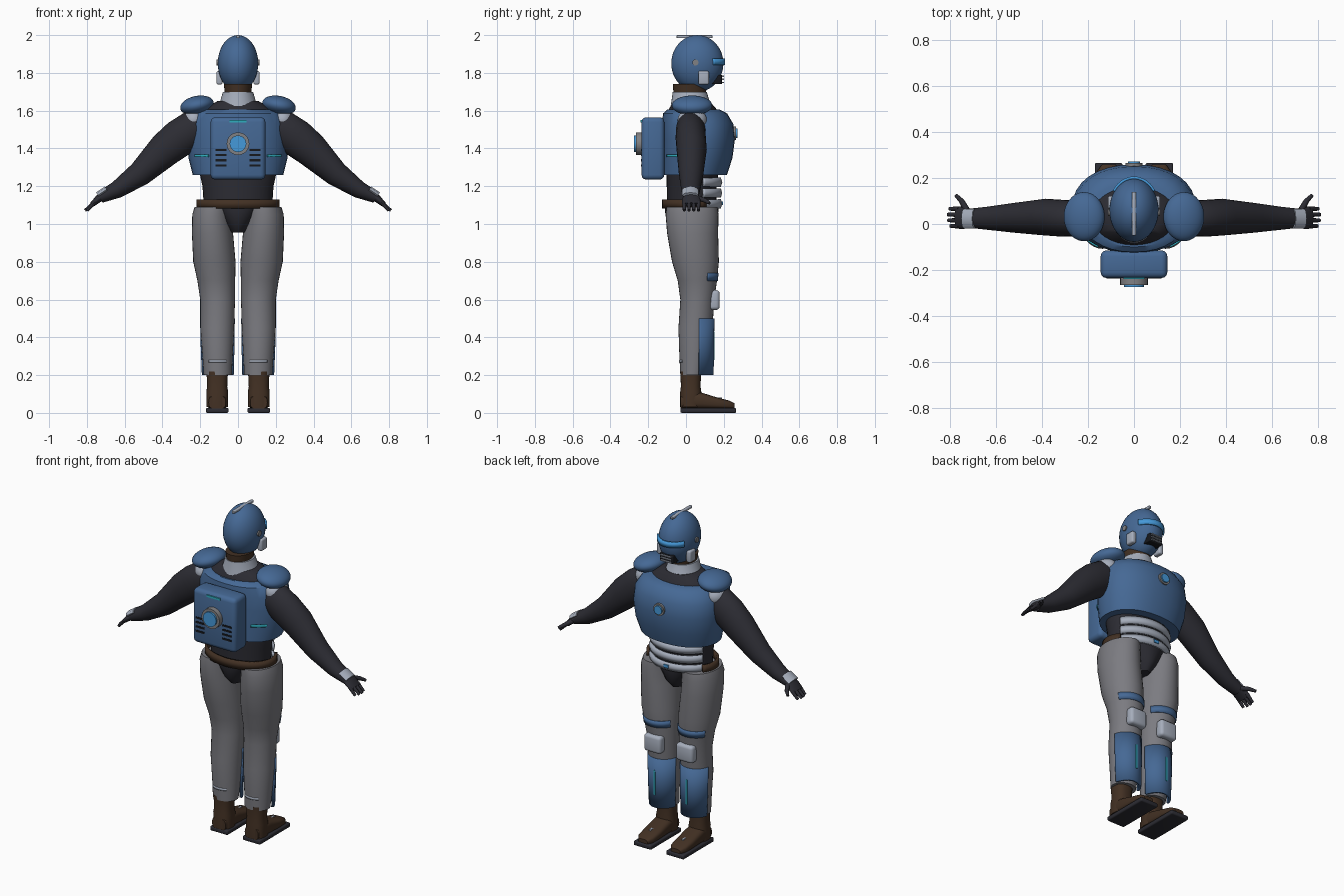
import bpy, bmesh, math
from mathutils import Vector, Matrix

cube = bpy.data.objects.get("Cube")
if cube:
    bpy.data.objects.remove(cube)


def material(name, *rgb):
    m = bpy.data.materials.new(name)
    m.use_nodes = True
    m.diffuse_color = (*rgb, 1)
    b = m.node_tree.nodes["Principled BSDF"]
    b.inputs["Base Color"].default_value = (*rgb, 1)
    b.inputs["Roughness"].default_value = 0.6
    return m


BLUE = material("armour blue", .06, .14, .30)
GREY = material("trouser grey", .20, .20, .22)
LIGHT = material("light plate", .38, .42, .50)
DARK = material("undersuit", .025, .025, .033)
BROWN = material("leather brown", .055, .03, .017)
GLOW = material("bright blue", .06, .32, .70)
CYAN = material("cyan light", .03, .42, .52)
BLACK = material("vent black", .008, .009, .012)
METAL = material("gunmetal", .22, .22, .23)

X, Y, Z = Vector((1, 0, 0)), Vector((0, 1, 0)), Vector((0, 0, 1))
made = []


def finish(name, bm, mat, fix=True):
    if fix:
        bmesh.ops.recalc_face_normals(bm, faces=bm.faces)
    me = bpy.data.meshes.new(name)
    bm.to_mesh(me)
    bm.free()
    me.materials.append(mat)
    ob = bpy.data.objects.new(name, me)
    bpy.context.collection.objects.link(ob)
    made.append(ob)
    return ob


def ring(c, u, v, ru, rv, power=2, arc=None, n=32):
    # Superellipse points around a centre, whole or as an arc in degrees
    a, b = arc or (0, 360)
    pts = []
    for i in range(n + 1 if arc else n):
        t = math.radians(a + (b - a) * i / n)
        p, q = math.cos(t), math.sin(t)
        p = math.copysign(abs(p) ** (2 / power), p)
        q = math.copysign(abs(q) ** (2 / power), q)
        pts.append(Vector(c) + u * ru * p + v * rv * q)
    return pts


def skin(name, rings, mat, closed=True):
    bm = bmesh.new()
    rows = [[bm.verts.new(p) for p in r] for r in rings]
    n = len(rows[0])
    for lo, hi in zip(rows, rows[1:]):
        for i in range(n if closed else n - 1):
            j = (i + 1) % n
            bm.faces.new((lo[i], lo[j], hi[j], hi[i]))
    if closed:
        bm.faces.new(rows[0][::-1])
        bm.faces.new(rows[-1])
    return finish(name, bm, mat, closed)


def loft(name, mat, sections, power=2, arc=None, thick=.01):
    # Stack of horizontal sections: height, centre x, centre y, radius x, radius y
    rings = [ring((x, y, z), X, Y, rx, ry, power, arc) for z, x, y, rx, ry in sections]
    ob = skin(name, rings, mat, arc is None)
    if arc:
        mod = ob.modifiers.new("thickness", "SOLIDIFY")
        mod.thickness, mod.offset = thick, 0
    return ob


def tube(name, mat, path, n=20):
    # Path points carry: position, radius along y, radius across
    rings = []
    for i, (p, ry, rv) in enumerate(path):
        a, b = path[max(i - 1, 0)][0], path[min(i + 1, len(path) - 1)][0]
        t = (Vector(b) - Vector(a)).normalized()
        u = (Y - t * t.y).normalized()
        rings.append(ring(p, u, t.cross(u), ry, rv, n=n))
    return skin(name, rings, mat)


def box(name, mat, lo, hi, bevel=0):
    lo, hi = Vector(lo), Vector(hi)
    bm = bmesh.new()
    bmesh.ops.create_cube(bm, size=1)
    for v in bm.verts:
        v.co = (lo + hi) / 2 + v.co * (hi - lo)
    if bevel:
        bmesh.ops.bevel(bm, geom=bm.edges[:], offset=bevel, segments=3,
                        profile=.5, affect='EDGES')
    return finish(name, bm, mat)


def ball(name, mat, c, r, tilt=0):
    bm = bmesh.new()
    bmesh.ops.create_uvsphere(bm, u_segments=40, v_segments=24, radius=1)
    m = Matrix.Translation(c) @ Matrix.Rotation(tilt, 4, 'Y') @ Matrix.Diagonal((*r, 1))
    bm.transform(m)
    return finish(name, bm, mat)


def disc(name, mat, c, r, depth, axis):
    u, v = (X, Z) if axis == Y else (Y, Z)
    c = Vector(c)
    return skin(name, [ring(c + axis * d, u, v, r, r) for d in (-depth / 2, depth / 2)], mat)


# Helmet
ball("helmet", BLUE, (0, .06, 1.85), (.107, .138, .15))
box("helmet_crest", LIGHT, (-.009, -.05, 1.984), (.009, .14, 2), .004)
loft("visor", GLOW, [(z, 0, .06, .108, .141) for z in (1.842, 1.875)], arc=(36, 144), thick=.012)
box("mouth_grille", BLACK, (-.045, .13, 1.74), (.045, .19, 1.79), .005)
for i in range(3):
    z = 1.747 + i * .016
    box("grille_bar", LIGHT, (-.035, .18, z), (.035, .2, z + .006))

# Neck and collar
loft("neck_seal", BROWN, [(1.68, 0, .02, .068, .085), (1.74, 0, .02, .075, .09)])
loft("collar", LIGHT, [(1.59, 0, .035, .125, .125), (1.63, 0, .025, .1, .105),
                       (1.70, 0, .02, .08, .09)])

# Torso
loft("torso", DARK, [(1.08, 0, .03, .18, .13), (1.2, 0, .03, .188, .132), (1.3, 0, .035, .21, .14),
                     (1.56, 0, .035, .21, .14), (1.61, 0, .035, .18, .125),
                     (1.65, 0, .03, .11, .095)])
loft("chest_armour", BLUE, [(1.26, 0, .045, .24, .172), (1.35, 0, .06, .262, .186),
                            (1.45, 0, .067, .27, .192), (1.53, 0, .062, .262, .188),
                            (1.585, 0, .048, .23, .17), (1.605, 0, .04, .19, .14)], 2.2)
disc("chest_lamp_ring", METAL, (0, .255, 1.48), .036, .02, Y)
disc("chest_lamp", GLOW, (0, .262, 1.48), .026, .022, Y)
for i in range(3):
    z = 1.085 + i * .057
    loft("abdomen_band", LIGHT, [(z, 0, .035, .185, .143), (z + .022, 0, .035, .19, .15),
                                 (z + .044, 0, .035, .185, .143)], arc=(22, 158), thick=.014)
box("buckle_light", GLOW, (-.016, .18, 1.1), (.016, .195, 1.118))
loft("belt", BROWN, [(z, 0, .03, .212, .148) for z in (1.082, 1.13)], arc=(150, 390), thick=.016)
loft("pelvis", DARK, [(.955, 0, .03, .04, .09), (1, 0, .03, .075, .128),
                      (1.07, 0, .03, .13, .142), (1.11, 0, .03, .18, .142)])

# Backpack
box("backpack", BLUE, (-.145, -.235, 1.235), (.145, -.115, 1.565), .025)
box("backpack_light", CYAN, (-.045, -.24, 1.538), (.045, -.2, 1.55))
disc("thruster_ring", METAL, (0, -.245, 1.425), .06, .04, Y)
disc("thruster_core", GLOW, (0, -.26, 1.425), .044, .03, Y)

for s, side in ((1, "left_"), (-1, "right_")):
    # Backpack vents and back light
    for i in range(4):
        z = 1.305 + i * .027
        box(side + "vent", BLACK, (s * .09 - .03, -.238, z), (s * .09 + .03, -.22, z + .011))
    arc = (304, 328) if s > 0 else (212, 236)
    loft(side + "back_light", CYAN, [(z, 0, .06, .264, .188) for z in (1.354, 1.368)],
         2.2, arc, .008)

    # Cheek plate and ear disc
    box(side + "cheek", LIGHT, (s * .098 - .016, .065, 1.738), (s * .098 + .016, .122, 1.81), .01)
    disc(side + "ear_disc", METAL, (s * .105, .05, 1.855), .016, .016, X)

    # Shoulder
    ball(side + "shoulder_pad", BLUE, (s * .217, .032, 1.628), (.09, .107, .05), s * .2)
    ball(side + "shoulder_cap", LIGHT, (s * .235, .033, 1.55), (.062, .077, .062), s * .5)

    # Arm and hand
    tube(side + "arm", DARK, [((s * x, y, z), ry, rv) for x, y, z, ry, rv in (
        (.16, .025, 1.52, .07, .07), (.24, .025, 1.5, .078, .1), (.31, .025, 1.455, .08, .1),
        (.385, .03, 1.395, .08, .092), (.52, .027, 1.265, .065, .066),
        (.64, .025, 1.182, .05, .046), (.73, .025, 1.14, .04, .03))], 28)
    tube(side + "palm", DARK, [((s * x, .028, z), ry, rv) for x, z, ry, rv in (
        (.71, 1.155, .036, .024), (.74, 1.132, .05, .02), (.772, 1.103, .048, .013))])
    tube(side + "wrist_plate", LIGHT, [((s * .695, .023, 1.183), .043, .018),
                                       ((s * .742, .023, 1.152), .043, .018)], 8)
    for i in range(4):
        y, tip = -.009 + i * .025, (.798, .808, .81, .802)[i]
        tube(side + "finger", DARK, [((s * .76, y, 1.114), .011, .011),
                                     ((s * tip, y, 1.072), .008, .008)], 10)
    tube(side + "thumb", DARK, [((s * .725, .055, 1.14), .015, .015),
                                ((s * .75, .1, 1.125), .012, .012),
                                ((s * .775, .125, 1.11), .008, .008)], 10)

    # Leg
    loft(side + "leg", GREY, [(z, s * x, y, rx, ry) for z, x, y, rx, ry in (
        (.2, .107, .035, .074, .065), (.3, .108, .045, .08, .08), (.45, .11, .05, .09, .09),
        (.6, .108, .06, .092, .09), (.7, .115, .06, .1, .104), (.8, .125, .05, .112, .124),
        (.95, .135, .035, .109, .135), (1.05, .138, .032, .104, .14),
        (1.09, .13, .032, .1, .135))])
    loft(side + "thigh_band", BLUE, [(.7, s * .115, .06, .1, .104), (.74, s * .118, .057, .104, .111)],
         arc=(30, 150), thick=.009)
    box(side + "knee_plate", LIGHT, (s * .108 - .057, .122, .545), (s * .108 + .057, .178, .65), .018)
    loft(side + "shin_guard", BLUE, [(.2, s * .107, .045, .08, .094), (.35, s * .108, .045, .085, .097),
                                     (.5, s * .109, .045, .088, .098)], arc=(14, 166), thick=.014)
    box(side + "shin_light", CYAN, (s * .108 - .005, .14, .28), (s * .108 + .005, .152, .43))
    loft(side + "calf_trim", LIGHT, [(z, s * .108, .043, .079, .077) for z in (.267, .28)],
         arc=(235, 305), thick=.006)

    # Boot
    loft(side + "boot_shaft", BROWN, [(.03, s * .11, .025, .057, .056), (.11, s * .11, .025, .058, .056),
                                      (.14, s * .11, .025, .053, .052), (.22, s * .11, .025, .057, .055)], 2.5)
    skin(side + "boot_foot", [ring((s * .11, y, .02 + h / 2), X, Z, w, h / 2, 3)
                              for y, w, h in ((-.028, .045, .07), (.03, .056, .1), (.09, .056, .085),
                                              (.17, .056, .06), (.23, .05, .045), (.258, .03, .03))], BROWN)
    box(side + "sole", DARK, (s * .11 - .06, -.03, 0), (s * .11 + .06, .266, .027), .008)
    box(side + "boot_clasp", LIGHT, (s * .11 - .006, .14, .07), (s * .11 + .006, .19, .082))

# Smooth shading with kept hard edges
bpy.ops.object.select_all(action='DESELECT')
for ob in made:
    ob.select_set(True)
bpy.context.view_layer.objects.active = made[0]
bpy.ops.object.shade_smooth_by_angle(angle=math.radians(40))
